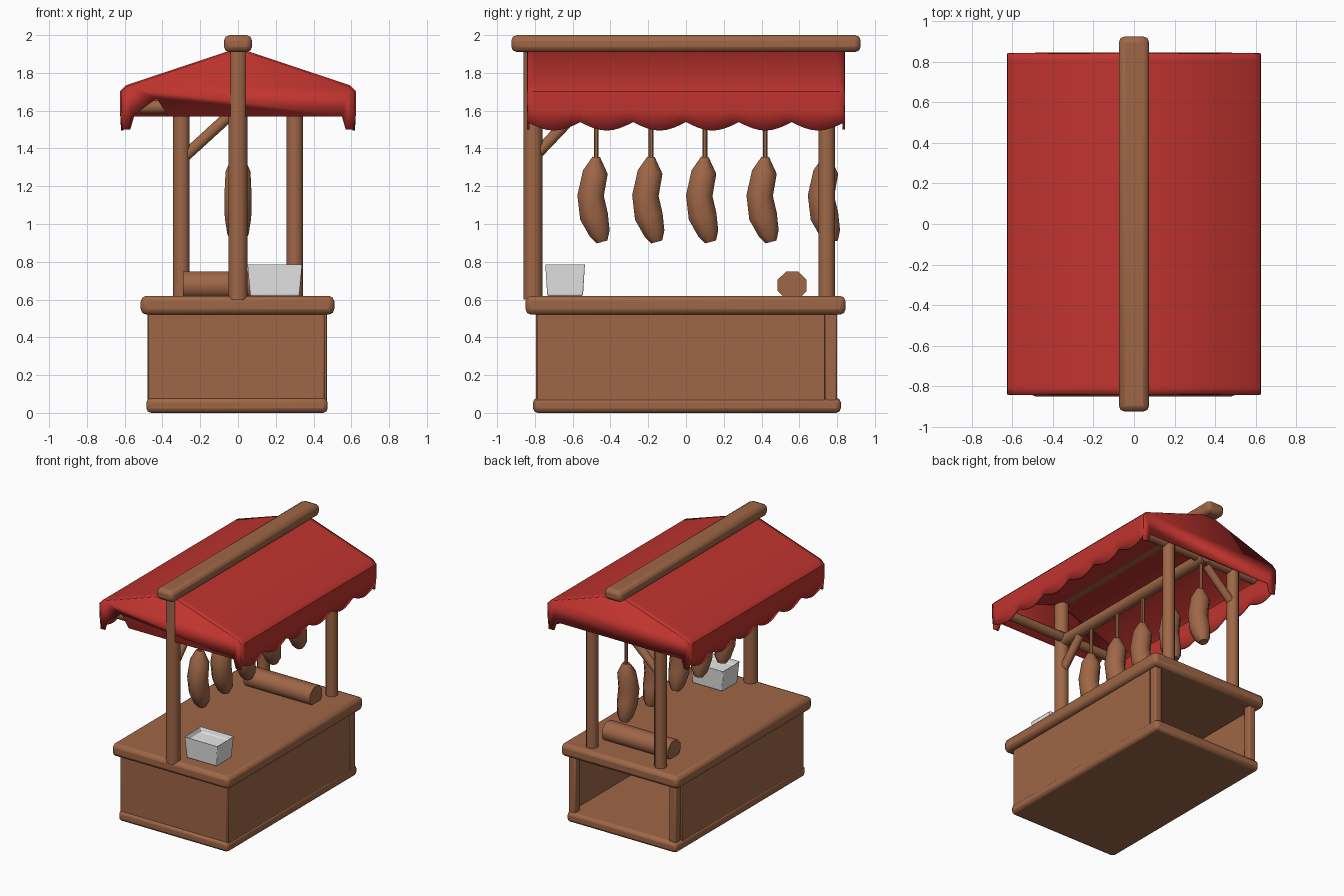
import bpy, bmesh, math
from mathutils import Vector

if "Cube" in bpy.data.objects:
    bpy.data.objects.remove(bpy.data.objects["Cube"])


def material(name, rgb):
    m = bpy.data.materials.new(name)
    m.diffuse_color = (*rgb, 1)
    m.use_nodes = True
    m.node_tree.nodes["Principled BSDF"].inputs["Base Color"].default_value = m.diffuse_color
    return m


WOOD = material("brown wood", (0.345, 0.135, 0.063))
RED = material("red cloth", (0.53, 0.034, 0.028))
WHITE = material("white", (0.82, 0.82, 0.82))


def finish(name, bm, mat, bevel=0, solid=0, segments=2, angle=40):
    bmesh.ops.recalc_face_normals(bm, faces=bm.faces)
    me = bpy.data.meshes.new(name)
    bm.to_mesh(me)
    bm.free()
    me.materials.append(mat)
    ob = bpy.data.objects.new(name, me)
    bpy.context.collection.objects.link(ob)
    if solid:
        s = ob.modifiers.new("solid", 'SOLIDIFY')
        s.thickness, s.offset = solid, 0
    if bevel:
        b = ob.modifiers.new("bevel", 'BEVEL')
        b.width, b.segments = bevel, segments
    bpy.ops.object.select_all(action='DESELECT')
    ob.select_set(True)
    bpy.context.view_layer.objects.active = ob
    bpy.ops.object.shade_smooth_by_angle(angle=math.radians(angle))
    return ob


def box(name, lo, hi, mat=WOOD, bevel=0.01):
    bm = bmesh.new()
    bmesh.ops.create_cube(bm, size=1)
    for v in bm.verts:
        v.co = [l + (c + 0.5) * (h - l) for l, h, c in zip(lo, hi, v.co)]
    return finish(name, bm, mat, bevel)


def tube(name, rings, sides=8, mat=WOOD, up=(1, 0, 0)):
    """Loft elliptic rings given as (centre, radius_a, radius_b)."""
    bm = bmesh.new()
    pts = [Vector(r[0]) for r in rings]
    grow = 1 / math.cos(math.pi / sides)  # radii are measured to the flats
    loops = []
    for i, (c, ra, rb) in enumerate(rings):
        d = (pts[min(i + 1, len(pts) - 1)] - pts[max(i - 1, 0)]).normalized()
        a = (Vector(up) - d * d.dot(Vector(up))).normalized() * ra * grow
        b = d.cross(a).normalized() * rb * grow
        ang = [2 * math.pi * (k + 0.5) / sides for k in range(sides)]
        loops.append([bm.verts.new(pts[i] + a * math.cos(t) + b * math.sin(t)) for t in ang])
    for p, q in zip(loops, loops[1:]):
        for k in range(sides):
            j = (k + 1) % sides
            bm.faces.new((p[k], p[j], q[j], q[k]))
    bm.faces.new(loops[0])
    bm.faces.new(loops[-1])
    return finish(name, bm, mat, angle=50)


def pole(name, a, b, r, sides=8, up=(1, 0, 0)):
    return tube(name, [(a, r, r), (b, r, r)], sides, up=up)


# Counter: base, walls, open back with corner posts, thick top
box("counter_floor", (-0.485, -0.81, 0), (0.475, 0.82, 0.08), bevel=0.025)
box("counter_front_wall", (-0.475, -0.795, 0.06), (0.46, -0.76, 0.54))
for s, side in ((-1, "left"), (1, "right")):
    box(f"counter_{side}_wall", (s * 0.465 - 0.015, -0.79, 0.06), (s * 0.465 + 0.005, 0.735, 0.54), bevel=0.004)
    box(f"counter_{side}_corner_post", (s * 0.44 - 0.03, 0.735, 0.05), (s * 0.44 + 0.03, 0.80, 0.54))
box("counter_top", (-0.515, -0.85, 0.52), (0.51, 0.845, 0.62), bevel=0.03)

# Posts and roof frame
pole("front_post", (0, -0.81, 0.6), (0, -0.81, 1.94), 0.05)
for s, side in ((-1, "left"), (1, "right")):
    pole(f"back_{side}_post", (s * 0.3, 0.745, 0.6), (s * 0.3, 0.745, 1.66), 0.044)
pole("back_brace", (-0.28, 0.745, 1.36), (-0.05, 0.745, 1.57), 0.03, up=(0, 1, 0))
pole("front_brace", (0, -0.80, 1.36), (0, -0.60, 1.57), 0.03)
pole("front_crossbar", (-0.52, -0.77, 1.62), (0.52, -0.77, 1.62), 0.035, up=(0, 0, 1))
pole("back_crossbar", (-0.5, 0.745, 1.62), (0.5, 0.745, 1.62), 0.035, up=(0, 0, 1))
pole("hanging_bar", (0, -0.8, 1.605), (0, 0.8, 1.605), 0.044)
box("ridge_beam", (-0.075, -0.925, 1.91), (0.075, 0.925, 2.0), bevel=0.03)

# Awning: slopes and scalloped skirts lofted along y
bm = bmesh.new()
half = [(0.3, 1.825), (0.59, 1.728), (0.618, 1.70), (0.618, 1.60)]
rows = []
for i in range(49):
    y = -0.84 + 1.68 * i / 48
    low = 1.54 - 0.045 * abs(math.sin(math.pi * 6 * i / 48))
    right = half + [(0.612, low)]
    prof = [(-x, z) for x, z in reversed(right)] + [(0, 1.925)] + right
    rows.append([bm.verts.new((x, y, z)) for x, z in prof])
for p, q in zip(rows, rows[1:]):
    for k in range(len(p) - 1):
        bm.faces.new((p[k], p[k + 1], q[k + 1], q[k]))
finish("awning_cloth", bm, RED, solid=0.014)

# Gable cloths, hanging lower at the corners, torn notch at front left
top = [(0.618, 1.70), (0.59, 1.728), (0, 1.925), (-0.59, 1.728), (-0.618, 1.70)]
plain = [(-0.615, 1.50), (-0.57, 1.50), (-0.55, 1.57), (0.55, 1.57), (0.57, 1.50), (0.615, 1.50)]
torn = [(-0.615, 1.50), (-0.58, 1.50), (-0.56, 1.57), (-0.43, 1.665), (-0.37, 1.57)] + plain[3:]
for name, y, bottom in (("front_gable", -0.835, torn), ("back_gable", 0.835, plain)):
    bm = bmesh.new()
    bm.faces.new([bm.verts.new((x, y, z)) for x, z in top + bottom])
    finish(name, bm, RED, solid=0.014, angle=20)

# Five hanging meats on strings
shape = [(0, 1.355, 0.03, 0.02), (-0.005, 1.275, 0.066, 0.066), (-0.03, 1.15, 0.072, 0.07),
         (-0.012, 1.04, 0.07, 0.075), (0.018, 0.95, 0.056, 0.055), (0.03, 0.905, 0.03, 0.03)]
for i, y in enumerate((-0.475, -0.185, 0.1, 0.42, 0.745)):
    tube(f"meat_{i + 1}", [((0, y + dy, z), a, b) for dy, z, a, b in shape])
    pole(f"meat_string_{i + 1}", (0, y, 1.34), (0, y, 1.58), 0.011, 6)

# Rolled piece resting flat on the counter
tube("counter_roll", [((x, 0.562, 0.675), 0.073, 0.077) for x in (-0.29, 0.29)], up=(0, 0, 1))

# White tapered open box
bm = bmesh.new()
bmesh.ops.create_cube(bm, size=1)
for v in bm.verts:
    k = 1 if v.co.z > 0 else 0.9
    v.co = (0.195 + v.co.x * 0.29 * k, -0.64 + v.co.y * 0.21 * k, 0.705 + v.co.z * 0.17)
lid = [f for f in bm.faces if f.calc_center_median().z > 0.78]
bmesh.ops.inset_region(bm, faces=lid, thickness=0.02)
bmesh.ops.translate(bm, verts=lid[0].verts, vec=(0, 0, -0.04))
finish("white_box", bm, WHITE, bevel=0.006)
